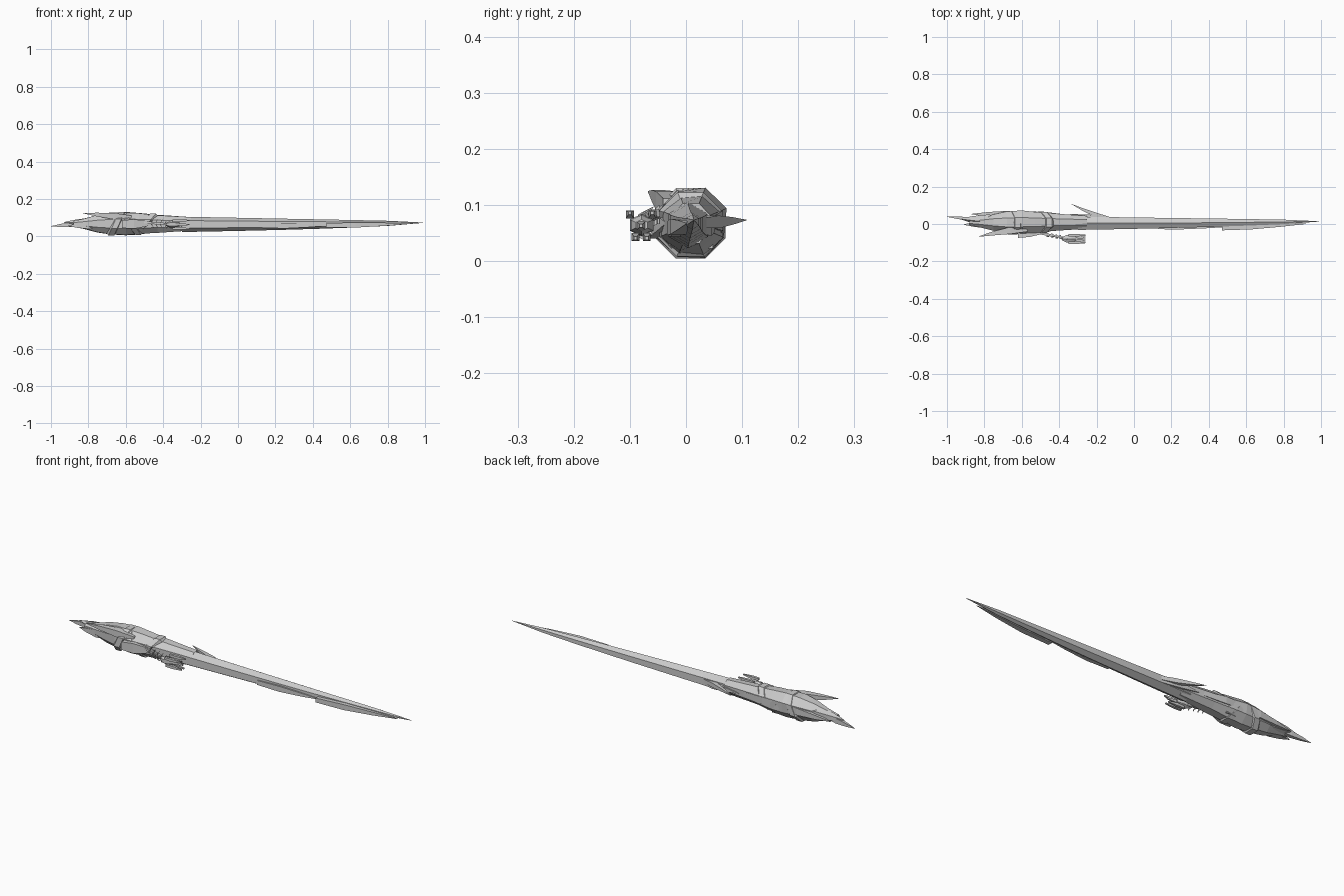
import bpy, math, random
from mathutils import Vector

if "Cube" in bpy.data.objects:
    bpy.data.objects.remove(bpy.data.objects["Cube"])

random.seed(4)


def skin(name, rings):
    """Faceted closed skin over a row of equal-length vertex rings."""
    n = len(rings[0])
    verts = [v for ring in rings for v in ring]
    faces = [(s * n + i, (s + 1) * n + i, (s + 1) * n + (i + 1) % n, s * n + (i + 1) % n)
             for s in range(len(rings) - 1) for i in range(n)]
    faces += [tuple(range(n)), tuple(reversed(range(len(verts) - n, len(verts))))]
    me = bpy.data.meshes.new(name)
    me.from_pydata(verts, [], faces)
    me.update()
    ob = bpy.data.objects.new(name, me)
    bpy.context.collection.objects.link(ob)
    return ob


def ring(c, w, h, n, skew=0, rough=0):
    """Ellipse of n points facing along x, optionally slanted or roughened."""
    out = []
    for i in range(n):
        a = 2 * math.pi * (i + 0.5) / n
        k = 1 - rough * random.random()
        out.append(Vector(c) + Vector((skew * math.sin(a), w * k * math.cos(a), h * k * math.sin(a))))
    return out


def shard(name, base, tip, w, h, bend=0, n=4):
    """Jagged spike from base to tip, bowed sideways by bend."""
    base, tip = Vector(base), Vector(tip)
    rings = []
    for t, k in ((0, 0.8), (0.35, 1), (0.7, 0.6), (1, 0.05)):
        c = base.lerp(tip, t)
        c.y += bend * math.sin(math.pi * t)
        rings.append(ring(c, w * k, h * k, n))
    return skin(name, rings)


# Long tapering blade, ridged on top and bottom
rings = []
for i in range(8):
    t = i / 7
    r = 0.04 * (1 - t) ** 0.6 + 0.001
    rings.append(ring((-0.3 + 1.29 * t, 0.004 + 0.01 * t * t, 0.064 + 0.009 * t ** 3), r, r, 6))
skin("blade", rings)

# Bulky rocky body behind the blade
profile = [(-0.88, 0.017), (-0.82, 0.032), (-0.75, 0.052), (-0.68, 0.066),
           (-0.6, 0.071), (-0.53, 0.064), (-0.43, 0.053), (-0.25, 0.039)]
skin("body", [ring((x, 0.009, 0.067), r * 0.97, r, 8, rough=0.1) for x, r in profile])

# Slanted wraps round the body
for i, skew in enumerate((0.03, -0.045, 0.05)):
    x, r = -0.65 + 0.075 * i, 0.068 - 0.004 * i
    skin(f"wrap_{i + 1}", [ring((x + 0.025 * d, 0.008, 0.067), r * k, r * k, 8, skew)
                           for d, k in ((-1, 0.8), (-0.6, 1), (0.6, 1), (1, 0.8))])

# Splinters layered along the cutting edge
shard("edge_splinter_outer", (0.47, -0.022, 0.058), (0.92, 0.001, 0.067), 0.021, 0.02)
shard("edge_splinter_inner", (0.13, -0.020, 0.056), (0.49, -0.016, 0.058), 0.014, 0.02)

# Tail spikes and side horns
shard("tail_stem", (-0.7, 0.018, 0.064), (-0.93, 0.028, 0.075), 0.036, 0.034, n=5)
shard("tail_spike", (-0.83, 0.022, 0.068), (-1.0, 0.039, 0.054), 0.014, 0.019)
shard("tail_splinter", (-0.74, -0.002, 0.06), (-0.91, -0.003, 0.056), 0.028, 0.027)
shard("upper_horn", (-0.57, -0.026, 0.098), (-0.83, -0.067, 0.124), 0.026, 0.024, 0.006)
shard("rear_horn", (-0.58, 0.048, 0.075), (-0.87, 0.053, 0.06), 0.029, 0.026)
shard("rear_ridge", (-0.6, 0.05, 0.075), (-0.27, 0.03, 0.067), 0.025, 0.026, 0.006)
shard("lower_plate", (-0.5, 0.032, 0.034), (-0.8, 0.016, 0.036), 0.028, 0.02)
shard("front_knuckle", (-0.62, -0.06, 0.065), (-0.44, -0.036, 0.068), 0.025, 0.036)

# Fin swept back from the blade
shard("swept_fin", (-0.12, 0.024, 0.068), (-0.335, 0.107, 0.073), 0.018, 0.016, -0.008)
shard("fin_root", (-0.1, 0.018, 0.061), (-0.34, 0.052, 0.064), 0.023, 0.024)

# Hanging charm: bony cord with ribs and cross bones
shard("charm_cord", (-0.53, -0.045, 0.076), (-0.3, -0.086, 0.062), 0.009, 0.009)
for i in range(5):
    x, y, z = -0.465 + 0.024 * i, -0.058 - 0.004 * i, 0.071 - 0.002 * i
    skin(f"charm_bone_{i + 1}", [ring((x + d, y, z), 0.015, 0.007, 4) for d in (-0.004, 0.004)])
    for side, s in (("lower", -1), ("upper", 1)):
        shard(f"charm_rib_{i + 1}_{side}", (x, y, z), (x + 0.014, y, z + s * 0.026),
              0.006, 0.005, -0.01)

# Claw-like end of the charm
skin("charm_palm", [ring((-0.385 + 0.025 * i, -0.079, 0.064), 0.024 * k, 0.02 * k, 6)
                    for i, k in enumerate((0.4, 1, 0.9, 0.5))])
for i, (u, v) in enumerate(((-1, 1), (1, 1), (-0.5, -1), (0.5, -1), (0, 0))):
    c = Vector((0, -0.08 + 0.02 * u, 0.063 + 0.024 * v))
    skin(f"charm_claw_{i + 1}", [ring((x, c.y, c.z - 0.004 * v * k), 0.01 * k, 0.01 * k, 4)
                                 for x, k in ((-0.35, 0.8), (-0.31, 1), (-0.26, 0.4))])
